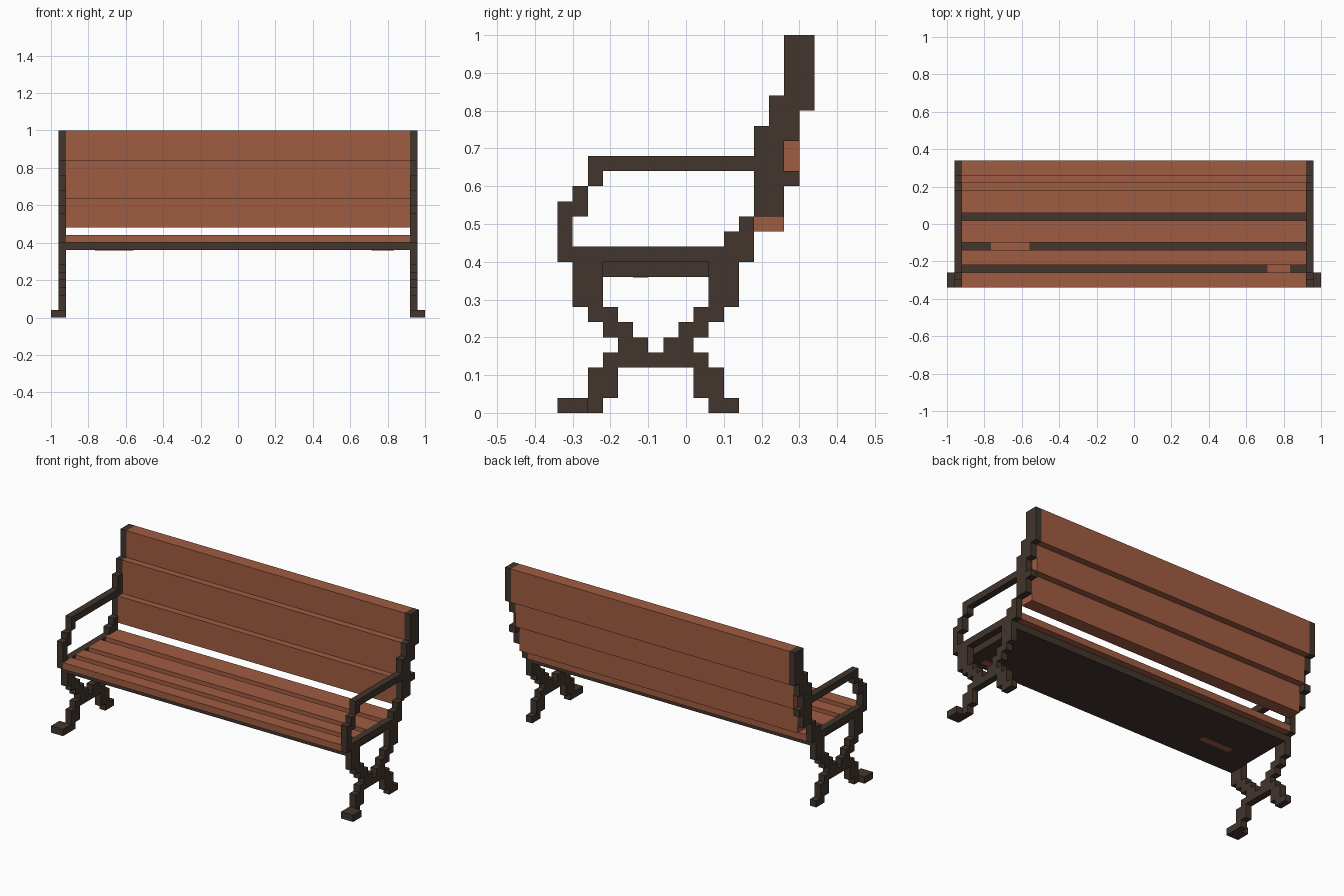
import bpy
import bmesh

cube = bpy.data.objects.get("Cube")
if cube:
    bpy.data.objects.remove(cube, do_unlink=True)

U = 0.04          # block size
Y0 = -0.34        # front of the block grid


def material(name, rgb):
    m = bpy.data.materials.new(name)
    m.use_nodes = True
    m.diffuse_color = (*rgb, 1)
    bsdf = next(n for n in m.node_tree.nodes if n.type == 'BSDF_PRINCIPLED')
    bsdf.inputs["Base Color"].default_value = (*rgb, 1)
    bsdf.inputs["Roughness"].default_value = 0.8
    return m


WOOD = material("red_brown_wood", (0.352, 0.107, 0.053))
IRON = material("dark_iron", (0.054, 0.036, 0.026))


def finish(name, bm, mat):
    bmesh.ops.recalc_face_normals(bm, faces=bm.faces)
    mesh = bpy.data.meshes.new(name)
    bm.to_mesh(mesh)
    bm.free()
    mesh.materials.append(mat)
    obj = bpy.data.objects.new(name, mesh)
    bpy.context.collection.objects.link(obj)
    return obj


def box(name, x, y, z, mat):
    bm = bmesh.new()
    bmesh.ops.create_cube(bm, size=1)
    for v in bm.verts:
        for i, (lo, hi) in enumerate((x, y, z)):
            v.co[i] = hi if v.co[i] > 0 else lo
    return finish(name, bm, mat)


# Stepped end frame: (bottom row, top row, spans of blocks from front to back)
ROWS = [
    (0, 1, [(0, 3), (10, 12)]),          # feet
    (1, 3, [(2, 4), (9, 11)]),
    (3, 4, [(3, 10)]),                   # crossing of the legs
    (4, 5, [(4, 6), (7, 9)]),
    (5, 6, [(3, 5), (8, 10)]),
    (6, 7, [(2, 4), (9, 11)]),
    (7, 10, [(1, 3), (10, 12)]),
    (10, 11, [(0, 13)]),                 # seat rail
    (11, 12, [(0, 1), (11, 13)]),
    (12, 13, [(0, 1), (12, 13)]),
    (13, 14, [(0, 2), (13, 15)]),
    (14, 15, [(1, 2), (13, 15)]),
    (15, 16, [(2, 3), (13, 16)]),
    (16, 17, [(2, 15)]),                 # armrest
    (17, 18, [(13, 15)]),
    (18, 19, [(13, 16)]),
    (19, 20, [(14, 16)]),
    (20, 21, [(14, 17)]),
    (21, 25, [(15, 17)]),                # top of the back post
]


def end_frame(name, side):
    bm = bmesh.new()
    for z0, z1, spans in ROWS:
        for a, b in spans:
            for i in range(a, b):
                for k in range(z0, z1):
                    corners = ((i, k), (i + 1, k), (i + 1, k + 1), (i, k + 1))
                    bm.faces.new([bm.verts.new((side * 0.92, Y0 + p * U, q * U))
                                  for p, q in corners])
    bmesh.ops.remove_doubles(bm, verts=bm.verts, dist=0.001)
    ext = bmesh.ops.extrude_face_region(bm, geom=bm.faces[:], use_keep_orig=True)
    moved = [g for g in ext["geom"] if isinstance(g, bmesh.types.BMVert)]
    bmesh.ops.translate(bm, verts=moved, vec=(side * U, 0, 0))
    return finish(name, bm, IRON)


for label, s in (("left", 1), ("right", -1)):
    end_frame(label + "_end_frame", s)
    # Outward toe on the front foot
    box(label + "_front_toe", sorted((s * 0.96, s * 1.0)), (-0.34, -0.26), (0, U), IRON)

# Seat: dark base plate under four slats
SPAN = (-0.92, 0.92)
box("seat_base", SPAN, (-0.30, 0.14), (0.36, 0.40), IRON)
for n, y in enumerate([(-0.34, -0.26), (-0.22, -0.14), (-0.10, 0.02), (0.06, 0.18)]):
    box(f"seat_slat_{n + 1}", SPAN, y, (0.40, 0.44), WOOD)

# Wooden inlays passing through the base plate
box("seat_inlay_right", (-0.765, -0.56), (-0.14, -0.10), (0.359, 0.401), WOOD)
box("seat_inlay_left", (0.715, 0.835), (-0.26, -0.22), (0.359, 0.401), WOOD)

# Backrest: three overlapping planks leaning back in steps
for name, y, z in (("lower", (0.18, 0.26), (0.48, 0.64)),
                   ("middle", (0.22, 0.30), (0.64, 0.84)),
                   ("upper", (0.26, 0.34), (0.80, 1.00))):
    box(name + "_back_plank", SPAN, y, z, WOOD)
